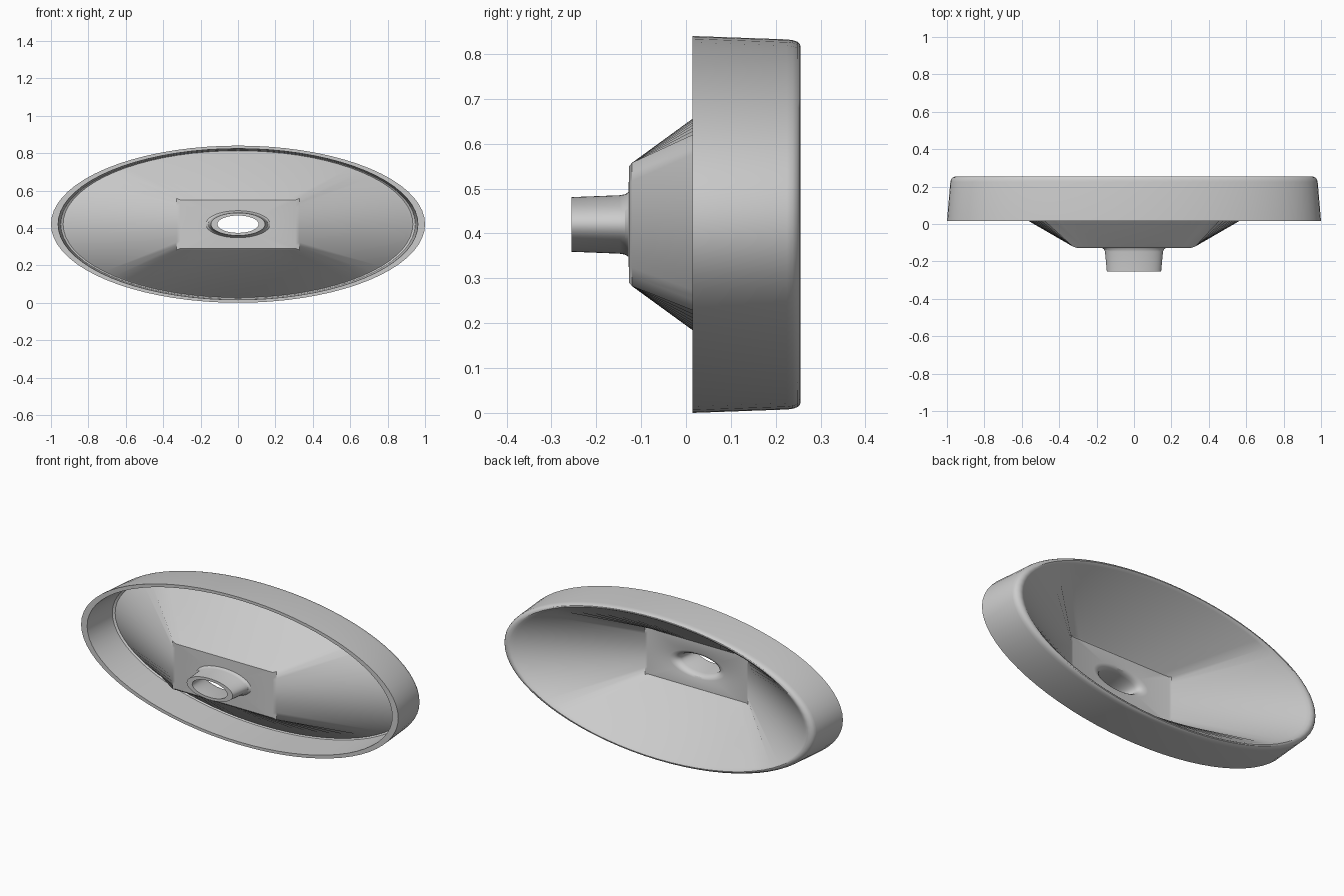
import bpy, bmesh, math

if "Cube" in bpy.data.objects:
    bpy.data.objects.remove(bpy.data.objects["Cube"])

SEGMENTS = 72        # multiple of 8, so the square rings get true corners
SQUASH = 0.42        # height of the oval relative to its width
CENTRE_Z = 0.42

# Closed section of the basin: (radius, y, squareness)
section = [
    # outer skirt and rounded rim
    (1.0, 0.015, 0), (0.982, 0.225, 0), (0.978, 0.238, 0), (0.970, 0.248, 0),
    (0.957, 0.254, 0), (0.945, 0.255, 0), (0.932, 0.251, 0), (0.915, 0.241, 0),
    # inside of bowl, down to the flat rectangular floor
    (0.325, -0.096, 1), (0.312, -0.100, 1),
    # drain mouth and bore
    (0.175, -0.101, 0), (0.150, -0.106, 0), (0.132, -0.117, 0),
    (0.122, -0.135, 0), (0.110, -0.255, 0),
    # outside of drain pipe, flared into the floor
    (0.145, -0.255, 0), (0.155, -0.148, 0), (0.160, -0.136, 0),
    (0.172, -0.128, 0),
    # underside of floor and bowl
    (0.308, -0.127, 1), (0.328, -0.120, 1), (0.920, 0.222, 0),
    # inner face of skirt
    (0.935, 0.229, 0), (0.948, 0.222, 0), (0.962, 0.015, 0),
]


def ring(bm, radius, y, square):
    verts = []
    for i in range(SEGMENTS):
        a = 2 * math.pi * i / SEGMENTS
        c, s = math.cos(a), math.sin(a)
        r = radius / max(abs(c), abs(s)) if square else radius
        verts.append(bm.verts.new((r * c, y, CENTRE_Z + SQUASH * r * s)))
    return verts


# Basin: skirt, bowl and drain lofted as one solid shell
bm = bmesh.new()
rings = [ring(bm, *p) for p in section]
for k, lower in enumerate(rings):
    upper = rings[(k + 1) % len(rings)]
    for i in range(SEGMENTS):
        j = (i + 1) % SEGMENTS
        bm.faces.new((lower[i], lower[j], upper[j], upper[i]))
bmesh.ops.recalc_face_normals(bm, faces=bm.faces)
mesh = bpy.data.meshes.new("sink_basin")
bm.to_mesh(mesh)
bm.free()
basin = bpy.data.objects.new("sink_basin", mesh)
bpy.context.collection.objects.link(basin)

# Smooth shading with crisp edges
bpy.context.view_layer.objects.active = basin
basin.select_set(True)
bpy.ops.object.shade_smooth_by_angle(angle=math.radians(30))
